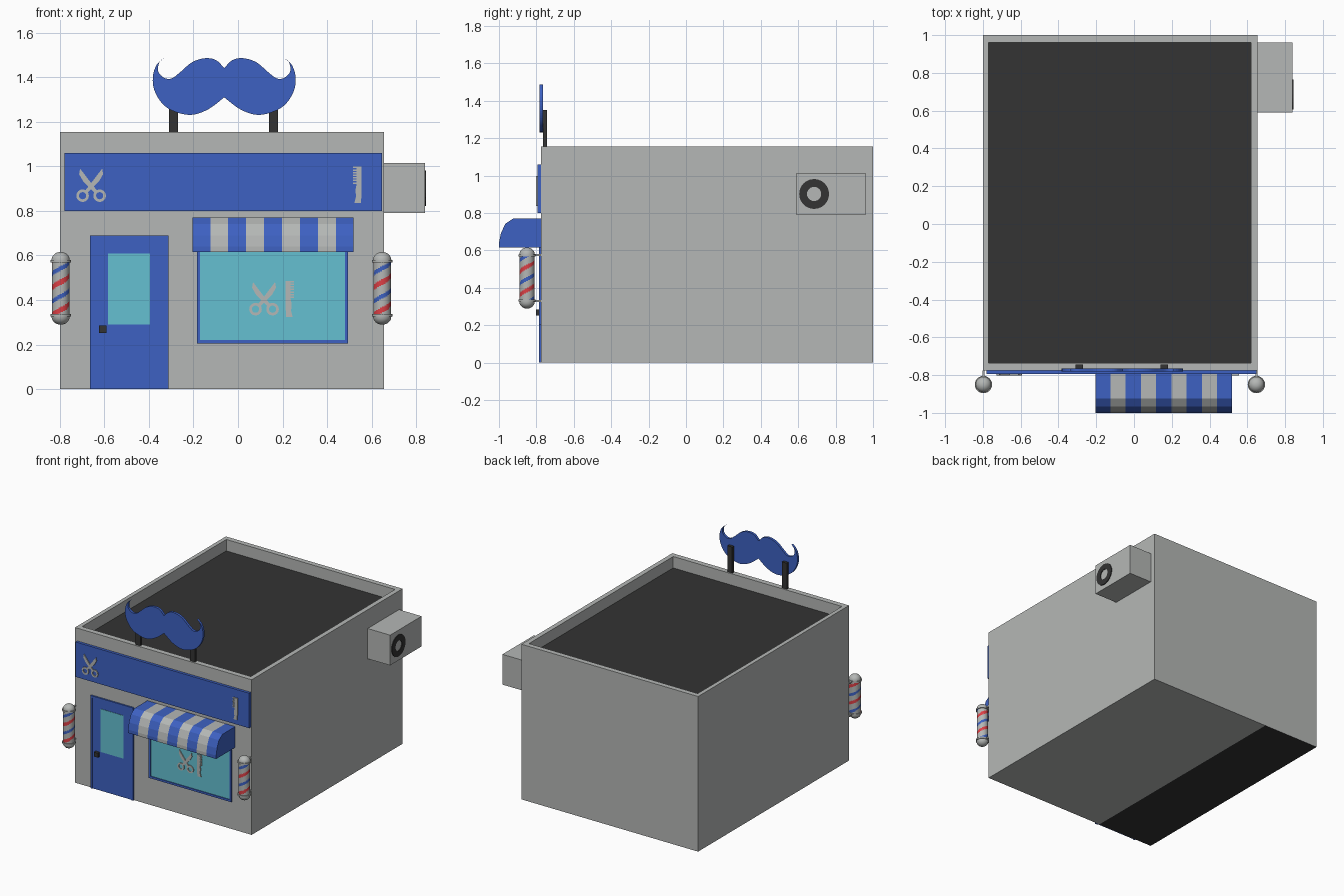
import bpy, bmesh, math
from mathutils import Vector

if "Cube" in bpy.data.objects:
    bpy.data.objects.remove(bpy.data.objects["Cube"])


def material(name, rgb):
    m = bpy.data.materials.new(name)
    m.diffuse_color = (*rgb, 1)
    m.use_nodes = True
    m.node_tree.nodes["Principled BSDF"].inputs["Base Color"].default_value = m.diffuse_color
    return m


GREY = material("light grey", (0.46, 0.475, 0.465))
BLUE = material("blue", (0.047, 0.12, 0.54))
DARK = material("dark grey", (0.033, 0.033, 0.033))
GLASS = material("glass teal", (0.13, 0.53, 0.64))
RED = material("stripe red", (0.72, 0.05, 0.06))

FRONT = -0.775  # y of the front wall


def mesh_object(name, verts, faces, mats, indices=None):
    me = bpy.data.meshes.new(name)
    bm = bmesh.new()
    vs = [bm.verts.new(v) for v in verts]
    for i, f in enumerate(faces):
        face = bm.faces.new([vs[k] for k in f])
        face.material_index = indices[i] if indices else 0
    bmesh.ops.recalc_face_normals(bm, faces=bm.faces)
    bm.to_mesh(me)
    bm.free()
    for m in mats:
        me.materials.append(m)
    ob = bpy.data.objects.new(name, me)
    bpy.context.collection.objects.link(ob)
    return ob


def facing_front(u, v, d):
    return (u, d, v)


def facing_right(u, v, d):
    return (d, u, v)


def plate(name, polys, d0, d1, mat, place=facing_front):
    """Extrude flat polygons (sharing edges where they meet) from depth d0 to d1."""
    pts, index, flat = [], {}, []
    for poly in polys:
        f = []
        for p in poly:
            key = (round(p[0], 5), round(p[1], 5))
            if key not in index:
                index[key] = len(pts)
                pts.append(key)
            f.append(index[key])
        flat.append(f)
    n = len(pts)
    edges = {frozenset(e): 0 for f in flat for e in zip(f, f[1:] + f[:1])}
    for f in flat:
        for e in zip(f, f[1:] + f[:1]):
            edges[frozenset(e)] += 1
    faces = flat + [[k + n for k in f] for f in flat]
    for e, count in edges.items():
        if count == 1:
            a, b = e
            faces.append([a, b, b + n, a + n])
    verts = [place(*p, d0) for p in pts] + [place(*p, d1) for p in pts]
    return mesh_object(name, verts, faces, [mat])


def rect(x0, x1, z0, z1):
    return [(x0, z0), (x1, z0), (x1, z1), (x0, z1)]


def circle(cx, cz, r, n):
    return [(cx + r * math.cos(2 * math.pi * i / n), cz + r * math.sin(2 * math.pi * i / n)) for i in range(n)]


def band(outer, inner):
    n = len(outer)
    return [[outer[i], outer[(i + 1) % n], inner[(i + 1) % n], inner[i]] for i in range(n)]


def box(name, x0, x1, y0, y1, z0, z1, mat):
    return plate(name, [rect(x0, x1, z0, z1)], y0, y1, mat)


# Building shell with parapet, dark roof and dark strip underneath
X0, X1, Y1, H, ROOF, SPLIT = -0.80, 0.655, 1.0, 1.155, 1.07, -0.34
IX0, IX1, IY0, IY1 = -0.77, 0.62, -0.735, 0.962


def ring_at(x0, x1, y0, y1, z):
    return [(x0, y0, z), (x1, y0, z), (x1, y1, z), (x0, y1, z)]


verts = (ring_at(X0, X1, FRONT, Y1, 0) + ring_at(X0, X1, FRONT, Y1, H)
         + ring_at(IX0, IX1, IY0, IY1, H) + ring_at(IX0, IX1, IY0, IY1, ROOF)
         + [(SPLIT, FRONT, 0), (SPLIT, Y1, 0)])
faces, mi = [], []
for level in (0, 4, 8):
    for i in range(4):
        j = (i + 1) % 4
        f = [level + i, level + j, level + 4 + j, level + 4 + i]
        if level == 0 and i == 0:
            f.insert(1, 16)
        if level == 0 and i == 2:
            f.insert(1, 17)
        faces.append(f)
        mi.append(0)
faces += [[12, 13, 14, 15], [0, 16, 17, 3], [16, 1, 2, 17]]
mi += [1, 1, 0]
mesh_object("building", verts, faces, [GREY, DARK], mi)

# Air conditioner on the right wall
box("air_conditioner", X1, 0.84, 0.59, 0.96, 0.79, 1.015, GREY)
plate("fan_ring", band(circle(0.685, 0.902, 0.08, 24), circle(0.685, 0.902, 0.038, 24)),
      0.835, 0.845, DARK, facing_right)

# Sign board, door and window
box("sign_board", -0.78, 0.648, FRONT, -0.795, 0.80, 1.06, BLUE)
plate("door_frame", [rect(-0.665, -0.65, 0, 0.675), rect(-0.33, -0.312, 0, 0.675),
                     rect(-0.665, -0.312, 0.675, 0.69)], FRONT, -0.787, BLUE)
box("door", -0.65, -0.33, FRONT, -0.781, 0, 0.675, BLUE)
box("door_glass", -0.585, -0.395, FRONT, -0.784, 0.29, 0.61, GLASS)
box("door_handle", -0.625, -0.592, FRONT, -0.803, 0.252, 0.285, DARK)
plate("window_frame", band(rect(-0.185, 0.495, 0.205, 0.72), rect(-0.17, 0.48, 0.22, 0.705)),
      FRONT, -0.787, BLUE)
box("window_glass", -0.17, 0.48, FRONT, -0.781, 0.22, 0.705, GLASS)

# Scissors and comb emblems
S = 1 / 222


def scissors(name, cx, cz, y):
    blade = [(-11, 16.5), (-12, 11), (-8, 4), (-1.5, -2.5), (4, -8), (6.5, -6), (2, -0.5)]
    polys = []
    for s in (1, -1):
        polys.append([(cx + s * px * S, cz + pz * S) for px, pz in blade])
        c = (cx + s * 8.5 * S, cz - 10.5 * S)
        polys += band(circle(*c, 6.3 * S, 16), circle(*c, 3.6 * S, 16))
    plate(name, polys, y, y - 0.006, GREY)


def comb(name, cx, cz, y, side):
    polys = [rect(-1, 4, 0, 18), [(-1, 0), (-2, -5), (-1.5, -12), (-3, -18), (3.5, -18), (4, -9), (4, 0)]]
    polys += [rect(-4.5, -1, 16.5 - 2.6 * i, 18 - 2.6 * i) for i in range(7)]
    plate(name, [[(cx + side * px * S, cz + pz * S) for px, pz in p] for p in polys], y, y - 0.006, GREY)


scissors("sign_scissors", -0.66, 0.916, -0.795)
comb("sign_comb", 0.537, 0.918, -0.795, 1)
scissors("window_scissors", 0.117, 0.406, -0.781)
comb("window_comb", 0.232, 0.405, -0.781, -1)

# Striped awning with rounded front
profile = [(FRONT, 0.77), (-0.925, 0.77), (-0.967, 0.742), (-0.99, 0.69), (-1.0, 0.64), (-1.0, 0.615), (FRONT, 0.615)]
n, stripes = len(profile), 9
verts = [(-0.205 + 0.725 * i / stripes, y, z) for i in range(stripes + 1) for y, z in profile]
faces, mi = [], []
for i in range(stripes):
    for k in range(n):
        a, b = i * n + k, i * n + (k + 1) % n
        faces.append([a, b, b + n, a + n])
        mi.append(i % 2)
faces += [list(range(n)), list(range(stripes * n, stripes * n + n))]
mi += [0, 0]
mesh_object("awning", verts, faces, [BLUE, GREY], mi)


# Moustache roof sign on two posts
def smooth_path(p, steps=5):
    out = []
    q = [Vector(a) for a in [p[0]] + p + [p[-1]]]
    for i in range(1, len(q) - 2):
        a, b, c, d = q[i - 1:i + 3]
        for s in range(steps):
            t = s / steps
            out.append(0.5 * (2 * b + (c - a) * t + (2 * a - 5 * b + 4 * c - d) * t * t
                              + (3 * b - a - 3 * c + d) * t ** 3))
    return out


upper = [(0, 320), (8, 328), (19, 330), (32, 326), (44, 316), (52, 310), (59, 310), (65, 315),
         (66, 321), (64, 327), (60, 330)]
lower = [(60, 330), (67, 324), (71, 313), (70, 299), (62, 285), (50, 277), (33, 273.5), (16, 279), (0, 291)]
half = smooth_path(upper) + smooth_path(lower) + [Vector(lower[-1])]
CX = -0.062
right = [(CX + p.x * S, p.y * S) for p in half]
left = [(2 * CX - x, z) for x, z in right]
plate("moustache_sign", [right, left[::-1]], -0.782, -0.764, BLUE)
for x in (-0.29, 0.16):
    box("sign_post", x - 0.02, x + 0.02, -0.764, -0.744, 1.10, 1.35, DARK)


# Striped poles either side of the shop front
def lathe(name, x, y, prof, n, mats, rule=None):
    verts = [(x + r * math.cos(2 * math.pi * k / n), y + r * math.sin(2 * math.pi * k / n), z)
             for r, z in prof for k in range(n)]
    faces, mi = [], []
    for i in range(len(prof) - 1):
        for k in range(n):
            j = (k + 1) % n
            faces.append([i * n + k, i * n + j, (i + 1) * n + j, (i + 1) * n + k])
            mi.append(rule((k + 0.5) / n, (prof[i][1] + prof[i + 1][1]) / 2) if rule else 0)
    last = (len(prof) - 1) * n
    faces += [list(range(n)), list(range(last, last + n))]
    mi += [0, 0]
    ob = mesh_object(name, verts, faces, mats, mi)
    bpy.context.view_layer.objects.active = ob
    ob.select_set(True)
    bpy.ops.object.shade_smooth_by_angle(angle=math.radians(35))
    ob.select_set(False)


def helix(turn, z):
    phase = (z / 0.125 - turn) % 1
    return 1 if phase < 0.19 else 2 if 0.5 < phase < 0.66 else 0


ZB, ZT, PY = 0.33, 0.575, -0.85
for side, x in (("left", -0.797), ("right", 0.648)):
    lathe(side + "_pole", x, PY, [(0.039, ZB + (ZT - ZB) * i / 48) for i in range(49)], 48,
          [GREY, RED, BLUE], helix)
    for z, s in ((ZB, -1), (ZT, 1)):
        dome = [(0.046, z - s * 0.007), (0.046, z + s * 0.004), (0.041, z + s * 0.004)]
        dome += [(0.041 * math.cos(a * math.pi / 16), z + s * (0.004 + 0.037 * math.sin(a * math.pi / 16)))
                 for a in range(1, 8)]
        lathe(side + "_pole_cap", x, PY, dome, 24, [GREY])
        box(side + "_pole_bracket", x - 0.006, x + 0.006, FRONT, PY, z - 0.005, z + 0.005, GREY)
